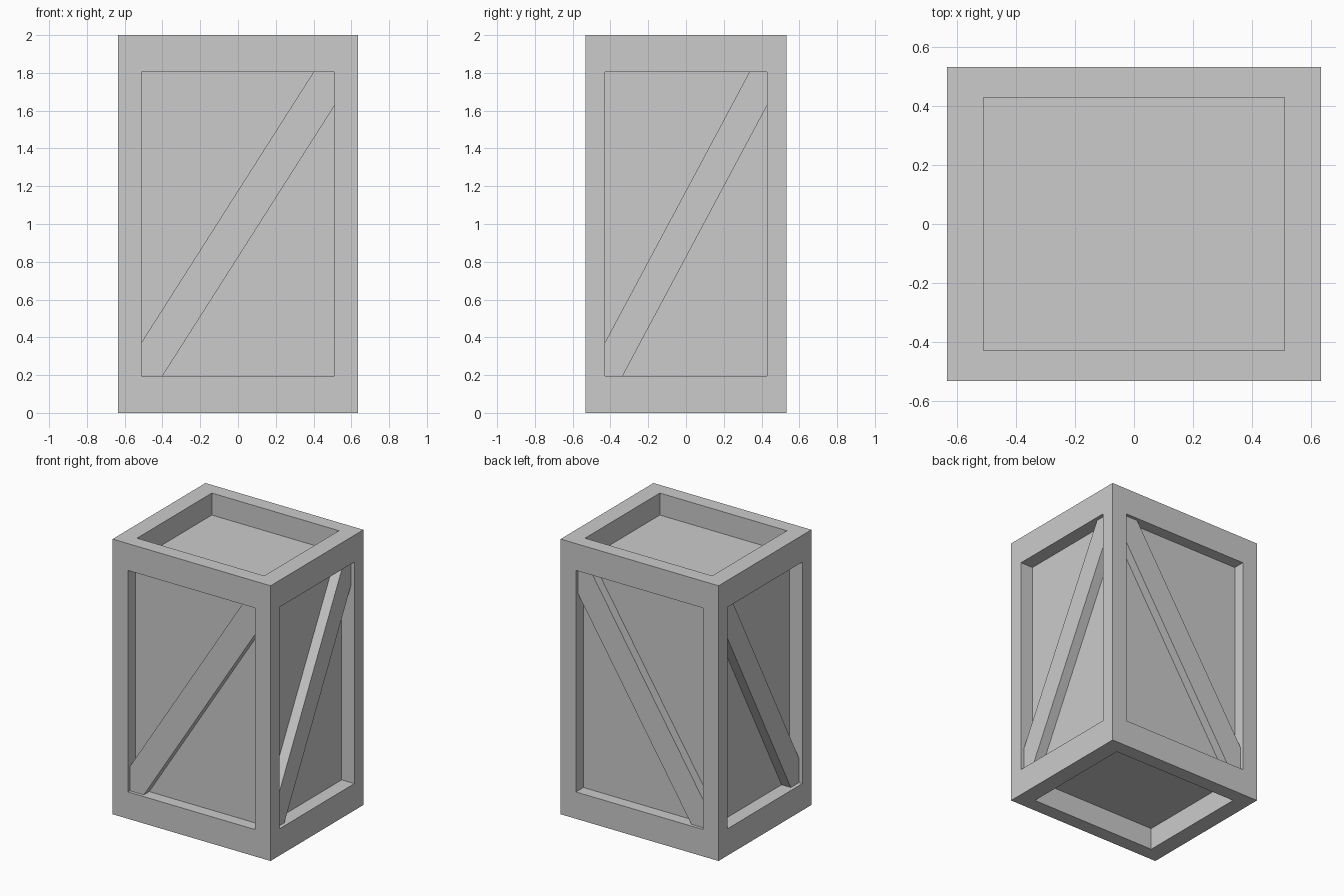
import bpy, bmesh
from mathutils import Vector

if "Cube" in bpy.data.objects:
    bpy.data.objects.remove(bpy.data.objects["Cube"])

SIZE = Vector((0.635, 0.533, 1.0))   # half extents of the crate
RIM, DEPTH, FACE = 0.805, 0.16, 0.957  # opening, recess depth, brace face (relative)


def finish(bm, name):
    """Stretch the unit shape to crate proportions, standing on the floor."""
    for v in bm.verts:
        v.co = Vector((v.co.x * SIZE.x, v.co.y * SIZE.y, v.co.z * SIZE.z + 1.0))
    bmesh.ops.recalc_face_normals(bm, faces=bm.faces[:])
    mesh = bpy.data.meshes.new(name)
    bm.to_mesh(mesh)
    bm.free()
    obj = bpy.data.objects.new(name, mesh)
    bpy.context.collection.objects.link(obj)


# Crate body: cube with a framed, sunken panel on all six sides
bm = bmesh.new()
bmesh.ops.create_cube(bm, size=2)
sides = bm.faces[:]
bmesh.ops.inset_individual(bm, faces=sides, thickness=1 - RIM, use_even_offset=True)
bmesh.ops.inset_individual(bm, faces=sides, thickness=0, depth=-DEPTH)
finish(bm, "crate_body")


# Diagonal braces: six-sided profile fitted into the opening corners
def brace(name, axis, sign):
    half = [(-RIM, -0.627), (-RIM, -RIM), (-0.63, -RIM)]
    profile = half + [(-u, -w) for u, w in half]
    bm = bmesh.new()
    d = sign * (1 - DEPTH - 0.01)
    verts = [bm.verts.new((u, d, w) if axis == "y" else (d, u, w)) for u, w in profile]
    face = bm.faces.new(verts)
    out = bmesh.ops.extrude_face_region(bm, geom=[face])["geom"]
    move = sign * FACE - d
    vec = (0, move, 0) if axis == "y" else (move, 0, 0)
    bmesh.ops.translate(bm, vec=vec,
                        verts=[g for g in out if isinstance(g, bmesh.types.BMVert)])
    finish(bm, name)


for name, axis, sign in (("front_brace", "y", -1), ("back_brace", "y", 1),
                         ("left_brace", "x", -1), ("right_brace", "x", 1)):
    brace(name, axis, sign)
